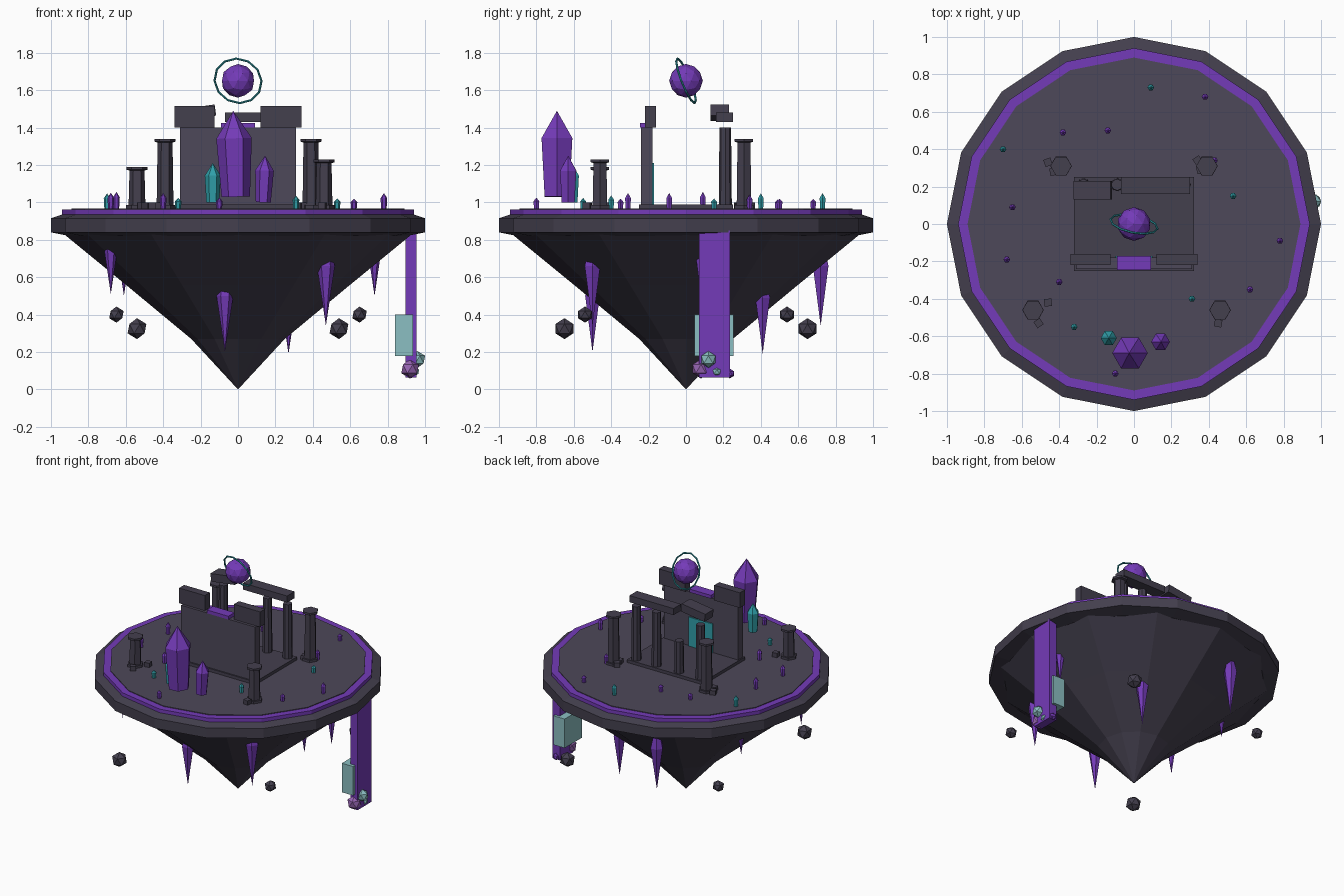
import bpy, bmesh, math, random
from mathutils import Vector, Matrix

cube = bpy.data.objects.get("Cube")
if cube:
    bpy.data.objects.remove(cube, do_unlink=True)
random.seed(4)


def material(name, rgb):
    m = bpy.data.materials.new(name)
    m.use_nodes = True
    m.diffuse_color = (*rgb, 1)
    m.node_tree.nodes["Principled BSDF"].inputs["Base Color"].default_value = (*rgb, 1)
    return m


STONE = material("stone", (0.075, 0.065, 0.1))
ROCK = material("dark_rock", (0.057, 0.05, 0.076))
PURPLE = material("purple", (0.175, 0.043, 0.48))
TEAL = material("teal", (0.03, 0.35, 0.4))
MIST = material("pale_teal", (0.26, 0.52, 0.54))
LILAC = material("lilac", (0.31, 0.13, 0.45))


def finish(name, bm, *mats):
    bmesh.ops.recalc_face_normals(bm, faces=bm.faces)
    me = bpy.data.meshes.new(name)
    bm.to_mesh(me)
    bm.free()
    for m in mats:
        me.materials.append(m)
    ob = bpy.data.objects.new(name, me)
    bpy.context.collection.objects.link(ob)
    return ob


def turned(name, profile, sides, mat, at=(0, 0, 0), tilt=(0, 0)):
    """Stack of rings from (radius, height) pairs; radius 0 closes to a point."""
    bm = bmesh.new()
    rings = []
    for r, z in profile:
        if r == 0:
            rings.append([bm.verts.new((0, 0, z))] * sides)
            continue
        rings.append([bm.verts.new((r * math.cos(a), r * math.sin(a), z))
                      for a in (math.tau * i / sides for i in range(sides))])
    for low, high in zip(rings, rings[1:]):
        for i in range(sides):
            j = (i + 1) % sides
            quad = list(dict.fromkeys((low[i], low[j], high[j], high[i])))
            bm.faces.new(quad)
    for r, ring in ((profile[0][0], rings[0]), (profile[-1][0], rings[-1])):
        if r:
            bm.faces.new(ring)
    ob = finish(name, bm, mat)
    ob.location = at
    ob.rotation_euler = (*tilt, 0)
    return ob


def box(name, low, high, mat, rot=(0, 0, 0)):
    low, high = Vector(low), Vector(high)
    bm = bmesh.new()
    bmesh.ops.create_cube(bm, size=1, matrix=Matrix.Diagonal((*(high - low), 1)))
    ob = finish(name, bm, mat)
    ob.location = (low + high) / 2
    ob.rotation_euler = rot
    return ob


def ball(name, at, r, mat, detail=1):
    bm = bmesh.new()
    bmesh.ops.create_icosphere(bm, subdivisions=detail, radius=r)
    ob = finish(name, bm, mat)
    ob.location = at
    return ob


def crystal(name, x, y, z, top, r, mat, tilt=(0, 0)):
    h = top - z
    turned(name, [(r * 0.8, 0), (r, h * 0.68), (0, h)], 6, mat, (x, y, z), tilt)


# Island: tapering underside, rim, glowing band and ground
GROUND = 0.967
turned("island_underside", [(0, 0), (0.25, 0.27), (0.6, 0.56), (0.93, 0.83), (0.9, 0.86)], 12, ROCK)
turned("island_rim", [(0.9, 0.82), (1, 0.84), (1, 0.915), (0.94, 0.935)], 16, ROCK)
turned("glowing_band", [(0.94, 0.93), (0.94, 0.962)], 16, PURPLE)
turned("ground", [(0.89, 0.95), (0.89, GROUND)], 16, STONE)

# Ruined temple: floor, front wall with broken top, glowing sill and portal
box("temple_floor", (-0.32, -0.25, 0.96), (0.32, 0.25, 0.99), ROCK)
box("temple_wall", (-0.31, -0.24, 0.97), (0.31, -0.18, 1.4), STONE)
box("wall_block_right", (-0.34, -0.22, 1.4), (-0.125, -0.16, 1.515), ROCK)
box("wall_block_left", (0.12, -0.22, 1.4), (0.34, -0.16, 1.515), ROCK)
box("glowing_sill", (-0.09, -0.245, 1.4), (0.09, -0.17, 1.425), PURPLE)
box("portal", (-0.1, -0.18, 0.99), (0.1, -0.172, 1.21), TEAL)

# Back row of columns with fallen beams
for i, (x, top) in enumerate([(-0.27, 1.4), (-0.09, 1.23), (0.1, 1.4), (0.27, 1.4)]):
    turned(f"temple_column_{i}", [(0.035, 0.98), (0.031, top)], 8, ROCK, (x, 0.21, 0))
box("beam_left", (-0.07, 0.16, 1.43), (0.3, 0.25, 1.48), ROCK)
box("beam_right", (-0.32, 0.13, 1.45), (-0.12, 0.23, 1.51), ROCK, (0, -0.14, 0))

# Outer columns with base, cap and rubble
outer = [(-0.39, 0.31, 1.34), (0.39, 0.31, 1.34), (-0.54, -0.46, 1.19), (0.46, -0.46, 1.23)]
for i, (x, y, top) in enumerate(outer):
    turned(f"outer_column_{i}", [(0.058, 0.96), (0.058, 0.985), (0.045, 0.985), (0.04, top - 0.02),
                                 (0.057, top - 0.015), (0.057, top)], 6, ROCK, (x, y, 0))
rubble = [(-0.46, 0.33), (-0.43, 0.28), (0.34, 0.34), (0.355, 0.29),
          (-0.46, -0.42), (-0.51, -0.53), (0.45, -0.53)]
for i, (x, y) in enumerate(rubble):
    box(f"rubble_{i}", (x - 0.02, y - 0.02, 0.96), (x + 0.02, y + 0.02, 1.0), ROCK,
        (0, 0, random.uniform(0, 1.5)))

# Floating orb and tilted ring
ball("orb", (0, 0, 1.65), 0.09, PURPLE, 2)
bpy.ops.mesh.primitive_torus_add(major_segments=12, minor_segments=6,
                                 major_radius=0.128, minor_radius=0.006, location=(0, 0, 1.65))
ring = bpy.context.object
ring.name = "orb_ring"
ring.data.materials.append(TEAL)
ring.rotation_euler = Vector((0.2, 1, 0.4)).to_track_quat('Z', 'Y').to_euler()

# Large crystals
crystal("great_crystal", -0.012, -0.69, 1.03, 1.49, 0.095, PURPLE, (0, -0.03))
crystal("side_crystal", 0.135, -0.63, 1.0, 1.25, 0.05, PURPLE, (0, 0.04))
crystal("teal_crystal", -0.135, -0.61, 1.0, 1.21, 0.043, TEAL)

# Small crystals scattered over the ground
teal_spots = [(0.09, 0.73), (-0.7, 0.4), (0.53, 0.15), (0.31, -0.4), (-0.32, -0.55)]
purple_spots = [(0.38, 0.68), (-0.38, 0.49), (-0.14, 0.5), (-0.65, 0.09), (-0.68, -0.19),
                (-0.4, -0.31), (0.78, -0.09), (0.62, -0.35), (-0.1, -0.8), (0.43, 0.34)]
for name, spots, mat in (("teal", teal_spots, TEAL), ("purple", purple_spots, PURPLE)):
    for i, (x, y) in enumerate(spots):
        crystal(f"small_{name}_crystal_{i}", x, y, 0.965, random.uniform(1.01, 1.06), 0.018, mat)

# Crystals hanging from the underside
hanging = [(-0.07, -0.5, 0.5, 0.2), (0.47, -0.5, 0.66, 0.34), (0.73, 0.08, 0.73, 0.5),
           (0.27, 0.41, 0.49, 0.19), (-0.26, 0.72, 0.66, 0.34), (-0.61, 0.21, 0.66, 0.5),
           (-0.68, -0.41, 0.74, 0.51)]
for i, (x, y, top, tip) in enumerate(hanging):
    r = 0.15 * (top - tip)
    turned(f"hanging_crystal_{i}", [(0, tip), (r, top), (r * 0.6, top + 0.08)], 6, PURPLE, (x, y, 0))

# Drifting rocks, mirrored in pairs
for s in (-1, 1):
    ball(f"large_rock_{s}", (0.54 * s, 0.65 * s, 0.325), 0.056, ROCK)
    ball(f"small_rock_{s}", (0.65 * s, -0.54 * s, 0.4), 0.043, ROCK)

# Waterfall with mist and splashes
box("waterfall", (0.895, 0.07, 0.065), (0.955, 0.235, 0.85), PURPLE)
box("waterfall_mist", (0.84, 0.045, 0.18), (0.935, 0.255, 0.4), MIST)
ball("splash_lilac", (0.92, 0.08, 0.11), 0.052, LILAC)
ball("splash_teal", (0.96, 0.12, 0.16), 0.045, MIST)
ball("splash_small", (0.945, 0.165, 0.095), 0.026, MIST)
ball("splash_purple", (0.925, 0.235, 0.085), 0.026, PURPLE)
